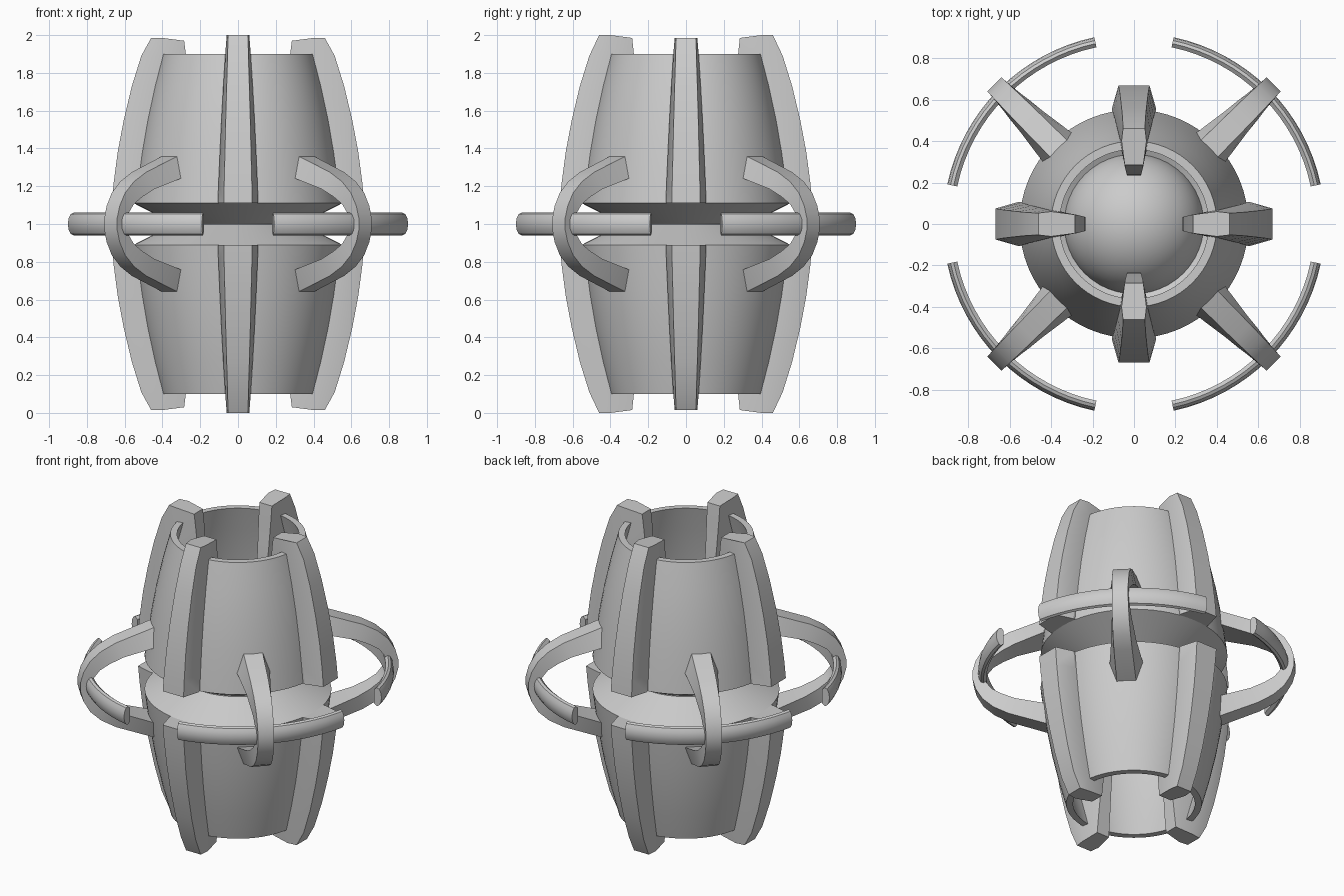
import bpy, bmesh
from math import sin, cos, pi, radians
from mathutils import Vector, Matrix

if "Cube" in bpy.data.objects:
    bpy.data.objects.remove(bpy.data.objects["Cube"])


def loft(name, sections, matrix=Matrix.Identity(4), closed=False):
    """Skin a list of equal-length point loops; cap the ends unless closed."""
    bm = bmesh.new()
    rings = [[bm.verts.new(matrix @ Vector(p)) for p in s] for s in sections]
    n = len(rings[0])
    for i in range(len(rings) if closed else len(rings) - 1):
        a, b = rings[i], rings[(i + 1) % len(rings)]
        for j in range(n):
            k = (j + 1) % n
            bm.faces.new((a[j], a[k], b[k], b[j]))
    if not closed:
        bm.faces.new(rings[0])
        bm.faces.new(rings[-1])
    bmesh.ops.recalc_face_normals(bm, faces=bm.faces)
    me = bpy.data.meshes.new(name)
    bm.to_mesh(me)
    bm.free()
    ob = bpy.data.objects.new(name, me)
    bpy.context.collection.objects.link(ob)
    bpy.ops.object.select_all(action='DESELECT')
    ob.select_set(True)
    bpy.context.view_layer.objects.active = ob
    bpy.ops.object.shade_smooth_by_angle(angle=radians(28))
    return ob


def rot(a):
    return Matrix.Rotation(a, 4, 'Z')


# heights below are measured from the middle plane, which sits at z = 1
UP = Matrix.Translation((0, 0, 1))
DOWN = UP @ Matrix.Diagonal((1, 1, -1, 1))
HALVES = (("upper", UP), ("lower", DOWN))

# Barrel shells: (radius, height), outer wall, groove cone, inner dish, inner wall
shell = [(0.40, 0.90), (0.445, 0.73), (0.485, 0.55), (0.515, 0.38), (0.538, 0.22),
         (0.552, 0.11), (0.335, 0.0), (0.335, 0.045), (0.50, 0.13), (0.495, 0.22),
         (0.475, 0.38), (0.445, 0.55), (0.405, 0.73), (0.36, 0.90)]
SEG = 64
for side, m in HALVES:
    loft(side + "_shell", [[(r * cos(2 * pi * i / SEG), r * sin(2 * pi * i / SEG), z)
                            for r, z in shell] for i in range(SEG)], m, closed=True)

# Core ball
bpy.ops.mesh.primitive_uv_sphere_add(segments=48, ring_count=24, radius=0.34, location=(0, 0, 1))
bpy.context.object.name = "core_ball"
bpy.ops.object.shade_smooth()

# Fins: height, then (radius, half width) at outer face, shell surface, inner edge
fin = [(1.00, 0.46, 0.053, 0.40, 0.060, 0.285, 0.045),
       (0.89, 0.512, 0.055, 0.41, 0.068, 0.275, 0.044),
       (0.73, 0.562, 0.060, 0.45, 0.078, 0.26, 0.040),
       (0.55, 0.605, 0.065, 0.49, 0.088, 0.24, 0.035),
       (0.38, 0.637, 0.069, 0.52, 0.096, 0.235, 0.033),
       (0.22, 0.658, 0.073, 0.543, 0.103, 0.235, 0.033),
       (0.11, 0.668, 0.075, 0.556, 0.107, 0.235, 0.033)]
for side, m in HALVES:
    for k, place in enumerate(("right", "back", "left", "front")):
        top = 1.0 if k % 2 else 0.985
        rows = []
        for i, (z, ro, ho, rb, hb, ri, hi) in enumerate(fin):
            z = top if i == 0 else z
            zi = z - 0.015 if i == 0 else z
            rows.append([(ro, ho, z), (rb, hb, z), (ri, hi, zi),
                         (ri, -hi, zi), (rb, -hb, z), (ro, -ho, z)])
        loft(f"{side}_fin_{place}", rows, m @ rot(k * pi / 2))

# Handle arms on the diagonals: outer (r, z, half width), inner (r, z, half width)
arm = [(0.44, 0.385, 0.058, 0.44, 0.27, 0.10),
       (0.53, 0.352, 0.057, 0.53, 0.24, 0.098),
       (0.74, 0.275, 0.054, 0.70, 0.185, 0.074),
       (0.83, 0.225, 0.052, 0.78, 0.145, 0.066),
       (0.895, 0.165, 0.050, 0.838, 0.105, 0.058),
       (0.935, 0.095, 0.049, 0.872, 0.058, 0.053),
       (0.953, 0.03, 0.048, 0.885, 0.018, 0.050)]
arm += [(a, -b, c, d, -e, f) for a, b, c, d, e, f in reversed(arm)]
# Ring segments: half-round cross-section swept around the axis
cross = [(0.872, -0.045), (0.872, 0.045), (0.89, 0.06), (0.905, 0.053),
         (0.917, 0.03), (0.921, 0.0), (0.917, -0.03), (0.905, -0.053), (0.89, -0.06)]
for k in range(4):
    m = UP @ rot(pi / 4 + k * pi / 2)
    loft(f"handle_arm_{k + 1}", [[(ro, ho, zo), (ri, hi, zi), (ri, -hi, zi), (ro, -ho, zo)]
                                 for ro, zo, ho, ri, zi, hi in arm], m)
    angles = [radians(-33 + 66 * i / 16) for i in range(17)]
    loft(f"ring_segment_{k + 1}", [[(r * cos(a), r * sin(a), z) for r, z in cross]
                                   for a in angles], m)
